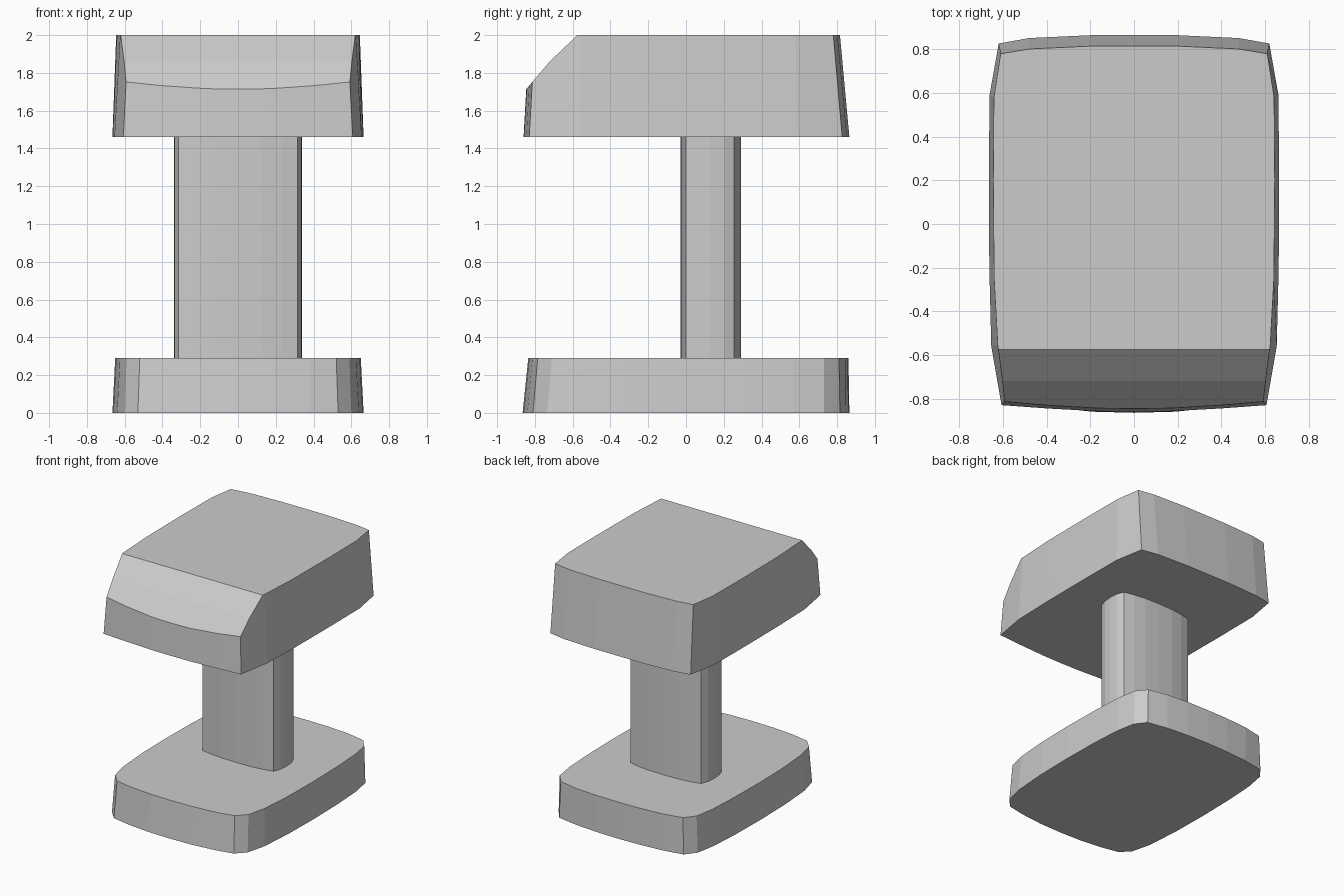
import bpy, bmesh
from mathutils import Vector

if "Cube" in bpy.data.objects:
    bpy.data.objects.remove(bpy.data.objects["Cube"])


def ring(half):
    """Mirror a half outline (front centre -> +x side -> back centre) across x."""
    return half + [(-x, y) for x, y in reversed(half) if x > 0]


def loft(name, half_low, half_high, z0, z1, cuts=()):
    """Tapered block between two outlines, trimmed by (point, normal) planes."""
    bm = bmesh.new()
    low = [bm.verts.new((x, y, z0)) for x, y in ring(half_low)]
    high = [bm.verts.new((x, y, z1)) for x, y in ring(half_high)]
    n = len(low)
    bm.faces.new(low[::-1])
    bm.faces.new(high)
    for i in range(n):
        j = (i + 1) % n
        bm.faces.new((low[i], low[j], high[j], high[i]))
    for co, no in cuts:
        bmesh.ops.bisect_plane(bm, geom=bm.verts[:] + bm.edges[:] + bm.faces[:],
                               dist=1e-5, plane_co=co, plane_no=no, clear_outer=True)
        rim = [e for e in bm.edges if e.is_boundary]
        bmesh.ops.holes_fill(bm, edges=rim, sides=0)
    bmesh.ops.recalc_face_normals(bm, faces=bm.faces[:])
    mesh = bpy.data.meshes.new(name)
    bm.to_mesh(mesh)
    bm.free()
    obj = bpy.data.objects.new(name, mesh)
    bpy.context.collection.objects.link(obj)
    return obj


# Foot plate with bowed sides
loft("base",
     [(0, -.865), (.19, -.86), (.38, -.84), (.53, -.81), (.60, -.735), (.64, -.58), (.66, -.30),
      (.665, 0), (.66, .32), (.645, .57), (.615, .73), (.55, .815), (.38, .845), (.19, .86), (0, .865)],
     [(0, -.835), (.19, -.83), (.38, -.813), (.52, -.785), (.59, -.71), (.625, -.56), (.645, -.30),
      (.65, 0), (.645, .32), (.632, .57), (.605, .73), (.54, .81), (.38, .843), (.19, .857), (0, .86)],
     0, .29)

# Upright post, set behind the centre
post = [(0, -.03), (.13, -.027), (.23, -.016), (.315, 0), (.335, .06), (.34, .13), (.335, .20),
        (.312, .255), (.23, .275), (.13, .287), (0, .29)]
loft("post", post, post, .29, 1.46)

# Head block with a two-step sloped front edge
slope = [(-.845, 1.715), (-.72, 1.862), (-.575, 2.0)]
cuts = []
for (y0, z0), (y1, z1) in zip(slope, slope[1:]):
    cuts.append((Vector((0, y0, z0)), Vector((0, z0 - z1, y1 - y0)).normalized()))
loft("head",
     [(0, -.86), (.17, -.858), (.40, -.845), (.607, -.83), (.654, -.56), (.663, -.20), (.665, .20),
      (.662, .59), (.62, .827), (.48, .852), (.20, .865), (0, .865)],
     [(0, -.83), (.17, -.828), (.40, -.816), (.58, -.80), (.624, -.56), (.641, -.25), (.645, .20),
      (.642, .58), (.611, .78), (.48, .802), (.20, .815), (0, .815)],
     1.46, 2.0, cuts)
